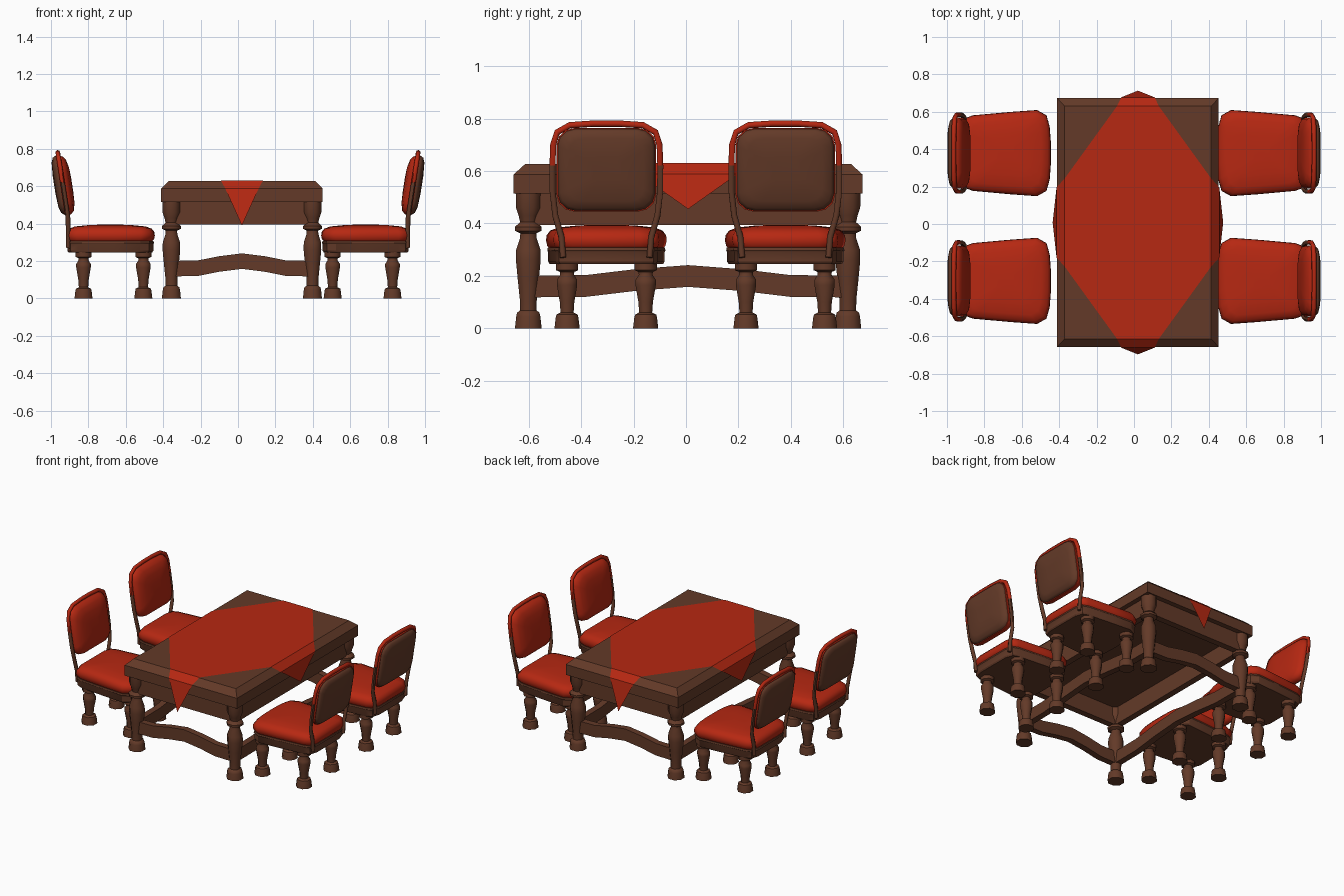
import bpy, bmesh, math
from mathutils import Vector

if "Cube" in bpy.data.objects:
    bpy.data.objects.remove(bpy.data.objects["Cube"])

def material(name, col):
    m = bpy.data.materials.new(name)
    m.diffuse_color = (*col, 1)
    m.use_nodes = True
    m.node_tree.nodes["Principled BSDF"].inputs["Base Color"].default_value = m.diffuse_color
    return m

RED = material("red fabric", (0.47, 0.021, 0.006))
WOOD = material("brown wood", (0.125, 0.042, 0.021))
CX, CY = 0.021, 0.008           # table centre

def finish(name, bm, mat, smooth=None):
    bmesh.ops.recalc_face_normals(bm, faces=bm.faces)
    me = bpy.data.meshes.new(name)
    bm.to_mesh(me)
    bm.free()
    me.materials.append(mat)
    if smooth:
        me.polygons.foreach_set("use_smooth", [True] * len(me.polygons))
        me.set_sharp_from_angle(angle=math.radians(smooth))
    ob = bpy.data.objects.new(name, me)
    bpy.context.collection.objects.link(ob)
    return ob

def loft(name, rings, mat, smooth=None):
    """Skin a list of equal-length closed rings and cap both ends."""
    bm = bmesh.new()
    vs = [[bm.verts.new(p) for p in r] for r in rings]
    n = len(vs[0])
    for a, b in zip(vs, vs[1:]):
        for i in range(n):
            j = (i + 1) % n
            bm.faces.new((a[i], a[j], b[j], b[i]))
    bm.faces.new(vs[0])
    bm.faces.new(vs[-1])
    return finish(name, bm, mat, smooth)

def rect(x, y, hx, hy, z):
    return [(x - hx, y - hy, z), (x + hx, y - hy, z), (x + hx, y + hy, z), (x - hx, y + hy, z)]

def turned(name, x, y, profile):
    rings = [[(x + r * math.cos((i + .5) * math.pi / 4), y + r * math.sin((i + .5) * math.pi / 4), z)
              for i in range(8)] for r, z in profile]
    loft(name, rings, WOOD, 46)

# ---- table ----
loft("table_top", [rect(CX, CY, .432, .666, .515), rect(CX, CY, .432, .666, .587),
                   rect(CX, CY, .392, .622, .627)], WOOD)
TABLE_LEG = [(.055, 0), (.05, .045), (.046, .06), (.034, .068), (.035, .11), (.044, .19), (.051, .26),
             (.05, .30), (.034, .345), (.033, .362), (.054, .372), (.055, .387), (.034, .405),
             (.04, .43), (.051, .46), (.052, .52)]

def arch(name, half, place):
    """Stretcher that rises to the middle; place(u, w) gives x, y."""
    rings = []
    for t, z in ((-1, .118), (-.65, .12), (-.33, .143), (0, .158), (.33, .143), (.65, .12), (1, .118)):
        rings.append([(*place(t * half, w), z + h) for w, h in
                      ((-.022, 0), (.022, 0), (.022, .083), (-.022, .083))])
    loft(name, rings, WOOD)

for s in (-1, 1):
    for t in (-1, 1):
        turned("table_leg", CX + s * .377, CY + t * .61, TABLE_LEG)
    loft("side_apron", [rect(CX + s * .377, CY, .022, .60, z) for z in (.395, .516)], WOOD)
    loft("end_apron", [rect(CX, CY + s * .61, .365, .022, z) for z in (.395, .516)], WOOD)
    arch("side_stretcher", .6, lambda u, w: (CX + s * .377 + w, CY + u))
    arch("end_stretcher", .365, lambda u, w: (CX + u, CY + s * .61 + w))

# ---- diamond cloth folded over the table edges ----
bm = bmesh.new()
def cv(x, y, z):
    return bm.verts.new((CX + x, CY + y, z))
top = []
for ang in range(4):            # front, right, back, left flaps
    d = -1 if ang in (0, 3) else 1
    pts = []
    for w, out_y, out_x, z in ((1, .622, .392, .630), (.8, .669, .435, .588)):
        for e in (-1, 1):
            if ang % 2 == 0:
                pts.append(cv(-d * e * .112 * w, d * out_y, z))
            else:
                pts.append(cv(d * out_x, d * e * .235 * w, z))
    tip = cv(0, d * .705, .39) if ang % 2 == 0 else cv(d * .456, 0, .455)
    top += pts[:2]
    bm.faces.new((pts[0], pts[2], pts[3], pts[1]))
    bm.faces.new((pts[2], tip, pts[3]))
bm.faces.new(top)
finish("table_cloth", bm, RED)

# ---- chairs ----
CHAIR_LEG = [(.052, 0), (.047, .04), (.044, .052), (.027, .06), (.03, .1), (.042, .165), (.042, .185),
             (.028, .205), (.03, .215), (.046, .222), (.046, .25)]
SEAT = [(.447, .06), (.453, .14), (.47, .2), (.52, .228), (.66, .218), (.86, .2), (.9, .185), (.918, .13)]
SEAT = SEAT + [(x, -y) for x, y in reversed(SEAT)]

def tilt(z):
    return .912 + .155 * max(z - .45, -.03)

def back_outline():
    """Rounded rectangle in y, z."""
    pts = []
    for sy, sz, a0 in ((1, 1, 0), (-1, 1, 90), (-1, -1, 180), (1, -1, 270)):
        for k in range(4):
            a = math.radians(a0 + 30 * k)
            pts.append((sy * .12 + .07 * math.cos(a), sz * .095 + .065 * math.sin(a)))
    return pts

def chair(s, cy):
    def seat_ring(z, k):
        return [(s * (.685 + (x - .685) * k), cy + y * k, z) for x, y in SEAT]

    def back_ring(dx, k):
        return [(s * (tilt(.605 + z * k) + dx), cy + y * k, .605 + z * k) for y, z in back_outline()]

    loft("seat_frame", [seat_ring(*r) for r in ((.245, .95), (.255, .975), (.29, .975), (.297, .99), (.308, .98))],
         WOOD, 30)
    loft("seat_cushion", [seat_ring(*r) for r in
                          ((.303, .94), (.315, .99), (.335, 1.01), (.355, 1.0), (.373, .94), (.385, .8),
                           (.392, .5), (.395, .2))], RED, 50)
    loft("back_cushion", [back_ring(*r) for r in
                          ((-.05, .25), (-.047, .6), (-.037, .85), (-.022, .96), (-.005, 1.0), (.015, 1.0))],
         RED, 50)
    loft("back_panel", [back_ring(*r) for r in
                        ((.01, .975), (.02, .975), (.032, .92), (.042, .75), (.047, .3))], WOOD, 50)
    for x in (.506, .826):
        for t in (-.15, .15):
            turned("chair_leg", s * x, cy + t, CHAIR_LEG)

    # bent tube: brown posts, red hoop over the top
    post = [(.165, .27), (.172, .35), (.195, .43), (.205, .52), (.206, .62)]
    hoop = [(.206, .62), (.203, .70), (.188, .748), (.14, .775), (.05, .781)]
    hoop = hoop + [(-y, z) for y, z in reversed(hoop)]
    for name, path, mat in (("back_post", post, WOOD), ("back_post", [(-y, z) for y, z in post], WOOD),
                            ("back_hoop", hoop, RED)):
        pts = [Vector((s * tilt(z), cy + y, z)) for y, z in path]
        side = Vector((1, 0, .155 * s)).normalized()
        rings = []
        for i, p in enumerate(pts):
            d = (pts[min(i + 1, len(pts) - 1)] - pts[max(i - 1, 0)]).normalized()
            n = d.cross(side).normalized()
            rings.append([p + .013 * (math.cos(k * math.pi / 3) * side + math.sin(k * math.pi / 3) * n)
                          for k in range(6)])
        loft(name, rings, mat, 61)

for s in (-1, 1):
    for cy in (-.304, .379):
        chair(s, cy)
